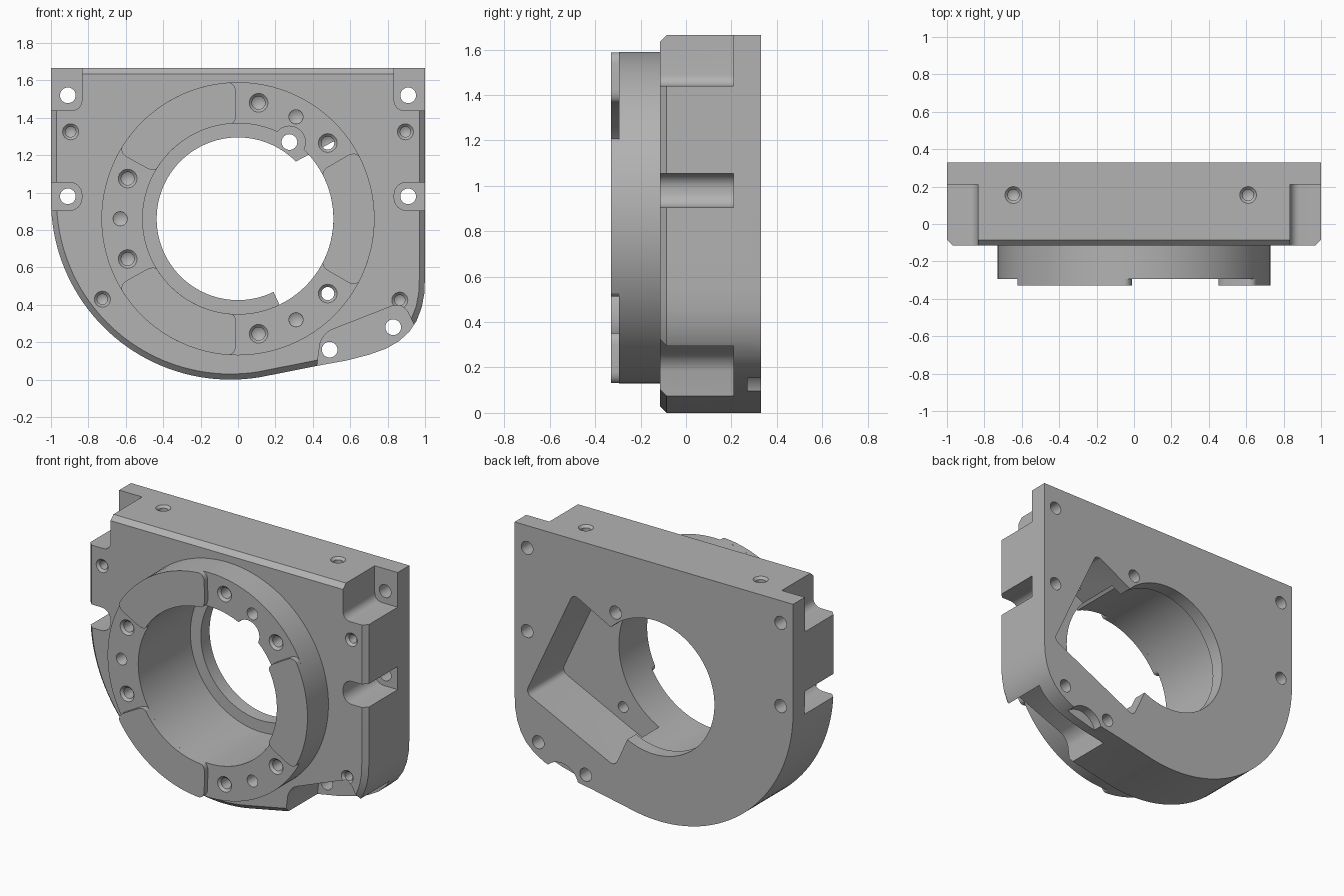
import bpy, bmesh
from math import sin, cos, pi, radians
from mathutils import Vector

if "Cube" in bpy.data.objects:
    bpy.data.objects.remove(bpy.data.objects["Cube"])

metal = bpy.data.materials.new("machined_grey")
metal.use_nodes = True
metal.diffuse_color = (0.45, 0.45, 0.45, 1)
metal.node_tree.nodes["Principled BSDF"].inputs["Base Color"].default_value = (0.45, 0.45, 0.45, 1)

AXIS_Z = 0.86            # height of the bore axis
FRONT, BACK = -0.115, 0.33
RING_FACE, PAD_FACE = -0.295, -0.33
FLANGE = 0.21            # front of the thin rear flange


def make(name, bm):
    bmesh.ops.recalc_face_normals(bm, faces=bm.faces)
    mesh = bpy.data.meshes.new(name)
    bm.to_mesh(mesh)
    bm.free()
    mesh.materials.append(metal)
    obj = bpy.data.objects.new(name, mesh)
    bpy.context.collection.objects.link(obj)
    return obj


def prism(name, pts, y0, y1, fillet=0, chamfer=0):
    """Extrude an (x, z) outline along y; fillet its corners, chamfer its front rim."""
    bm = bmesh.new()
    front = bm.faces.new([bm.verts.new((x, y0, z)) for x, z in pts])
    ext = bmesh.ops.extrude_face_region(bm, geom=[front], use_keep_orig=True)
    moved = [g for g in ext["geom"] if isinstance(g, bmesh.types.BMVert)]
    bmesh.ops.translate(bm, verts=moved, vec=(0, y1 - y0, 0))
    bmesh.ops.recalc_face_normals(bm, faces=bm.faces)
    if fillet:
        corners = [e for e in bm.edges
                   if abs(e.verts[0].co.y - e.verts[1].co.y) > 1e-4
                   and e.calc_face_angle(0) > 0.5]
        bmesh.ops.bevel(bm, geom=corners, offset=fillet, offset_type='OFFSET',
                        segments=6, profile=0.5, affect='EDGES')
    if chamfer:
        rim = [e for e in bm.edges if all(abs(v.co.y - y0) < 1e-5 for v in e.verts)]
        bmesh.ops.bevel(bm, geom=rim, offset=chamfer, offset_type='OFFSET',
                        segments=1, affect='EDGES')
    return make(name, bm)


def arc(cx, cz, r, a0, a1, n):
    return [(cx + r * cos(radians(a0 + (a1 - a0) * i / n)),
             cz + r * sin(radians(a0 + (a1 - a0) * i / n))) for i in range(n + 1)]


def disc(name, x, z, r, y0, y1, n=32):
    return prism(name, arc(x, z, r, 0, 360, n)[:-1], y0, y1)


def drill(start, direction, r, rim, depth):
    """Cutter for a blind hole with a countersunk rim and a conical tip."""
    bm = bmesh.new()
    profile = [(rim, -0.02), (rim, 0), (r, max(rim - r, 0.002)), (r, depth)]
    turn = Vector((0, 0, 1)).rotation_difference(Vector(direction))
    n = 24
    rings = [[bm.verts.new(Vector(start) + turn @ Vector((q * cos(2 * pi * i / n), q * sin(2 * pi * i / n), d)))
              for i in range(n)] for q, d in profile]
    tip = bm.verts.new(Vector(start) + turn @ Vector((0, 0, depth + r * 0.6)))
    bm.faces.new(rings[0])
    for a, b in zip(rings, rings[1:]):
        for i in range(n):
            j = (i + 1) % n
            bm.faces.new((a[i], a[j], b[j], b[i]))
    for i in range(n):
        bm.faces.new((rings[-1][i], rings[-1][(i + 1) % n], tip))
    return make("drill_cutter", bm)


def combine(target, other, operation='DIFFERENCE'):
    mod = target.modifiers.new("combine", 'BOOLEAN')
    mod.operation, mod.solver, mod.object = operation, 'EXACT', other
    graph = bpy.context.evaluated_depsgraph_get()
    mesh = bpy.data.meshes.new_from_object(target.evaluated_get(graph))
    target.modifiers.clear()
    target.data = mesh
    bpy.data.objects.remove(other)


# Main body: flat top, round lower right, slanted bottom and rounded lower left
outline = [(1, 1.665), (-1, 1.665)] + arc(-0.04, 0.96, 0.96, 180, 279.5, 40)
outline += [(0.43, 0.075), (0.58, 0.102), (0.7, 0.133), (0.79, 0.165), (0.86, 0.205),
            (0.915, 0.255), (0.955, 0.315), (0.982, 0.385), (0.996, 0.46), (1, 0.55)]
housing = prism("bearing_housing", outline, FRONT, BACK, chamfer=0.03)

# Front collar
combine(housing, disc("collar", 0, AXIS_Z, 0.73, RING_FACE, FRONT + 0.06, 96), 'UNION')

# Bore, with a narrower lip at the back
combine(housing, disc("bore_cutter", 0, AXIS_Z, 0.51, -0.5, 0.24, 96))
combine(housing, disc("lip_cutter", 0, AXIS_Z, 0.435, 0.1, 0.5, 96))

# Tilted pocket in the back, opening into the bore
pocket = [(0.58, 1.31), (0.92, 0.58), (0.28, 0.27), (-0.04, 0.98)]
combine(housing, prism("pocket_cutter", pocket, -0.04, 0.5, fillet=0.04))

# Corner notches and side slots in front of the flange, with their bolt holes
for s in (-1, 1):
    notch = [(s * 0.835, 1.44), (s * 1.2, 1.44), (s * 1.2, 1.9), (s * 0.835, 1.9)]
    combine(housing, prism("notch_cutter", notch, -0.4, FLANGE, fillet=0.05))
    slot = [(s * 0.835, 0.905), (s * 1.2, 0.905), (s * 1.2, 1.055), (s * 0.835, 1.055)]
    combine(housing, prism("slot_cutter", slot, -0.4, FLANGE, fillet=0.065))
    for z in (0.98, 1.52):
        combine(housing, disc("bolt_cutter", s * 0.91, z, 0.042, 0, 0.5))

# Lower relief with two bolt holes, and a shallow scoop behind it
relief = [(0.40, -0.1), (0.445, 0.245), (0.88, 0.415), (1.1, -0.02)]
combine(housing, prism("relief_cutter", relief, -0.4, FLANGE, fillet=0.06))
combine(housing, disc("scoop_cutter", 0.67, 0.06, 0.13, 0.27, 0.5))
for x, z in ((0.49, 0.16), (0.83, 0.28)):
    combine(housing, disc("bolt_cutter", x, z, 0.042, 0, 0.5))

# Recess and through hole beside the bore
combine(housing, disc("recess_cutter", 0.275, 1.27, 0.085, -0.5, 0.24))
combine(housing, disc("bolt_cutter", 0.275, 1.27, 0.042, 0, 0.5))

# Countersunk and plain holes in the collar face
inward = (0, 1, 0)
for x, z in ((0.11, 1.48), (0.11, 0.245), (-0.59, 1.075), (-0.59, 0.645), (0.48, 1.265), (0.48, 0.46)):
    combine(housing, drill((x, RING_FACE, z), inward, 0.035, 0.05, 0.32))
for x, z in ((0.31, 1.405), (0.31, 0.32), (-0.63, AXIS_Z)):
    combine(housing, drill((x, RING_FACE, z), inward, 0.037, 0.038, 0.15))

# Countersunk holes in the body face and the top
for x, z in ((-0.895, 1.325), (0.895, 1.325), (-0.725, 0.43), (0.865, 0.425)):
    combine(housing, drill((x, FRONT, z), inward, 0.028, 0.043, 0.15))
for x in (-0.645, 0.61):
    combine(housing, drill((x, 0.155, 1.665), (0, 0, -1), 0.03, 0.045, 0.13))

# Three raised pads on the collar face
parts = [housing]
for name, mid in (("right_upper_pad", 121), ("right_lower_pad", 239), ("left_pad", 0)):
    sector = arc(0, AXIS_Z, 0.73, mid - 30, mid + 30, 20) + arc(0, AXIS_Z, 0.51, mid + 30, mid - 30, 20)
    parts.append(prism(name, sector, PAD_FACE, RING_FACE, fillet=0.05))

# Smooth curved walls, keep machined edges sharp
for obj in parts:
    bpy.ops.object.select_all(action='DESELECT')
    obj.select_set(True)
    bpy.context.view_layer.objects.active = obj
    bpy.ops.object.shade_smooth_by_angle(angle=radians(28))
